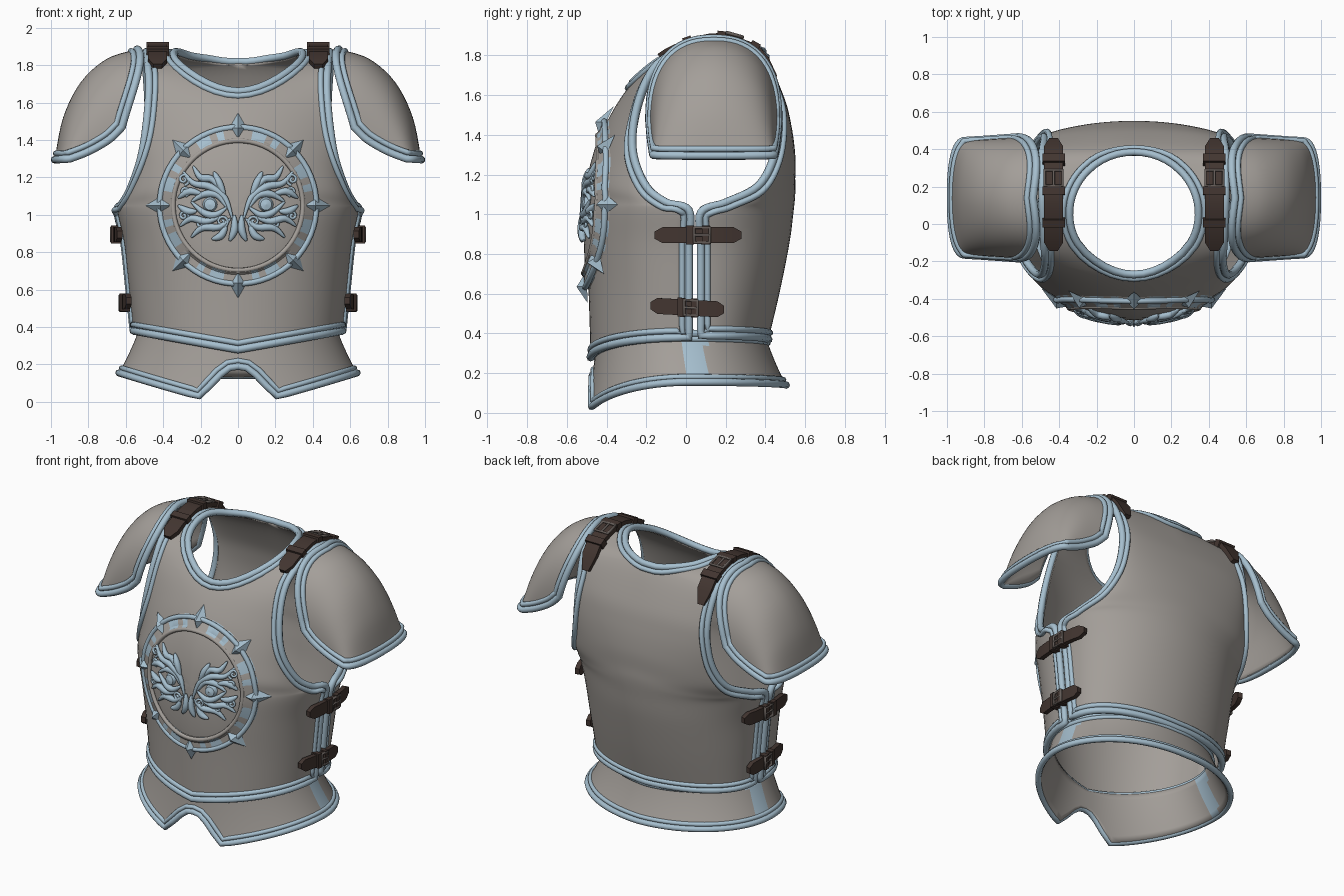
import bpy, bmesh, math
from math import sin, cos, pi
from mathutils import Vector
from mathutils.bvhtree import BVHTree

if "Cube" in bpy.data.objects:
    bpy.data.objects.remove(bpy.data.objects["Cube"])


def mat(name, rgb):
    m = bpy.data.materials.new(name)
    m.diffuse_color = (*rgb, 1)
    m.use_nodes = True
    m.node_tree.nodes["Principled BSDF"].inputs["Base Color"].default_value = m.diffuse_color
    return m


STEEL = mat("warm_grey_steel", (.37, .345, .32))
BLUE = mat("pale_blue_trim", (.38, .52, .62))
LEATHER = mat("dark_leather", (.055, .036, .03))
BUCKLE = mat("dull_buckle_metal", (.13, .11, .10))


def link(name, data, *mats):
    ob = bpy.data.objects.new(name, data)
    bpy.context.collection.objects.link(ob)
    for m in mats:
        data.materials.append(m)
    return ob


def cr(P, i, t):
    """Catmull-Rom point on segment i of the tuples P."""
    a, b, c, d = P[max(i - 1, 0)], P[i], P[i + 1], P[min(i + 2, len(P) - 1)]
    return [.5 * (2 * q + (r - p) * t + (2 * p - 5 * q + 4 * r - s) * t * t + (3 * q - p - 3 * r + s) * t ** 3)
            for p, q, r, s in zip(a, b, c, d)]


def smooth(P, n=6):
    return [cr(P, i, k / n) for i in range(len(P) - 1) for k in range(n)] + [list(P[-1])]


def grid(name, rows, sym=False, mats=(STEEL,), rule=None, thick=.02):
    bm = bmesh.new()
    for s in ((1, -1) if sym else (1,)):
        V = [[bm.verts.new((s * p[0], p[1], p[2])) for p in r] for r in rows]
        for i in range(len(V) - 1):
            for j in range(len(V[0]) - 1):
                q = (V[i][j], V[i][j + 1], V[i + 1][j + 1], V[i + 1][j])
                f = bm.faces.new(q if s > 0 else q[::-1])
                if rule:
                    f.material_index = rule(f.calc_center_median())
    bmesh.ops.remove_doubles(bm, verts=bm.verts, dist=1e-4)
    me = bpy.data.meshes.new(name)
    bm.to_mesh(me)
    bm.free()
    ob = link(name, me, *mats)
    if thick:
        m = ob.modifiers.new("thickness", 'SOLIDIFY')
        m.thickness, m.offset = thick, -1
    return ob


def tubes(name, paths, r, m, cyclic=False, taper=False, sym=False):
    cu = bpy.data.curves.new(name, 'CURVE')
    cu.dimensions, cu.bevel_depth, cu.bevel_resolution, cu.use_fill_caps = '3D', r, 2, True
    for s in ((1, -1) if sym else (1,)):
        for P in paths:
            sp = cu.splines.new('POLY')
            sp.points.add(len(P) - 1)
            sp.use_cyclic_u = cyclic
            for k, (pt, p) in enumerate(zip(sp.points, P)):
                pt.co = (s * p[0], p[1], p[2], 1)
                pt.radius = .3 + .9 * sin(pi * k / (len(P) - 1)) if taper else 1
    return link(name, cu, m)


def trim(ob, r=.021, inset=.034):
    """Double bead following every open edge of a plate."""
    bm = bmesh.new()
    bm.from_mesh(ob.data)
    bm.normal_update()
    nxt, inn = {}, {}
    for e in bm.edges:
        if e.is_boundary:
            l = e.link_loops[0]
            a, b = l.vert, l.link_loop_next.vert
            nxt[a] = b
            d = l.face.normal.cross(b.co - a.co).normalized()
            for v in (a, b):
                inn[v] = inn.get(v, Vector()) + d
    outer, inner = [], []
    while nxt:
        v = next(iter(nxt))
        loop = []
        while v in nxt:
            loop.append(v)
            v = nxt.pop(v)
        outer.append([v.co.copy() for v in loop])
        inner.append([v.co + inn[v].normalized() * inset for v in loop])
    tubes(ob.name + "_rim", outer, r, BLUE, True)
    tubes(ob.name + "_inner_bead", inner, r * .75, BLUE, True)
    bm.free()


# Cuirass: rows run from the front hem over the shoulders to the back hem
# centre z, centre y, edge x, edge y, edge z, roundness
FRONT = [(.28, -.48, .56, .015, .38, .45), (.60, -.49, .585, .015, .62, .45), (.85, -.50, .61, .015, .85, .43),
         (1.0, -.50, .645, .015, 1.02, .43), (1.1, -.49, .62, -.10, 1.06, .5), (1.2, -.48, .575, -.2, 1.14, .55),
         (1.35, -.44, .52, -.265, 1.3, .75), (1.5, -.38, .49, -.26, 1.48, 1), (1.66, -.27, .475, -.2, 1.67, 1)]
BACK = [(1.80, -.1, .48, -.1, 1.79, 1), (1.87, .12, .49, .12, 1.87, 1), (1.86, .28, .49, .28, 1.84, 1),
        (1.82, .385, .49, .385, 1.77, .9), (1.6, .49, .48, .45, 1.6, .7), (1.45, .53, .485, .465, 1.45, .6),
        (1.3, .55, .51, .44, 1.28, .6), (1.18, .55, .56, .36, 1.14, .55), (1.1, .55, .62, .2, 1.06, .5),
        (1.0, .54, .645, .075, 1.01, .45), (.85, .52, .61, .075, .85, .45), (.60, .47, .585, .075, .62, .45),
        (.37, .415, .56, .075, .39, .45)]
P = FRONT + BACK
rows = []
for i in range(len(P) - 1):
    for k in range(6 if i < len(P) - 2 else 7):
        t = k / 6
        t = t * t if i == 8 else 1 - (1 - t) ** 2 if i == 11 else t
        zc, yc, w, ye, ze, p = cr(P, i, t)
        n = .345 * math.sqrt(max(0, 1 - ((yc - .0575) / .3275) ** 2)) if 8 <= i <= 11 else 0
        n = 0 if n < .005 else n
        row = []
        for j in range(17):
            x = n + (w - n) * sin(j / 16 * pi / 2)
            f = min(x / w, 1)
            row.append((x, ye + (yc - ye) * (1 - f * f) ** p, ze + (zc - ze) * (1 - f)))
        rows.append(row)
cuirass = grid("cuirass", rows, sym=True, thick=.025)
trim(cuirass)
me = cuirass.data
bvh = BVHTree.FromPolygons([v.co for v in me.vertices], [p.vertices[:] for p in me.polygons])


# Flared waist skirt with a notch at the front
def lerp(T, x):
    for (a, b), (c, d) in zip(T, T[1:]):
        if x <= c:
            return b + (d - b) * (x - a) / (c - a)
    return T[-1][1]


def skirt_point(a, v):
    s, front = abs(sin(a)), cos(a) > 0
    top = (.31 + .09 * s) if front else .38 + .02 * s
    low = lerp([(0, .19), (.07, .18), (.12, .125), (.199, .03), (.64, .155)], .64 * s) if front else .14 + .015 * s
    z = low + (top - low) * v
    k = max(0, (top - z) / .25)
    k = .75 * k + .25 * k * k
    return ((.525 + .115 * k) * sin(a), -.027 + .037 * k - (.43 + .07 * k) * cos(a), z)


skirt = grid("waist_skirt", [[skirt_point(j * 2 * pi / 80, i / 8) for j in range(81)] for i in range(9)],
             mats=(STEEL, BLUE), rule=lambda c: int(abs(c.x) > .4 and abs(c.y - .045) < .055))
trim(skirt, .019, .03)

# Shoulder plates
crown = smooth([(.54, 1.885), (.70, 1.835), (.84, 1.71), (.935, 1.52), (.98, 1.295)], 5)
ends = smooth([(.62, 1.47), (.68, 1.41), (.75, 1.365), (.82, 1.33), (.90, 1.30)], 5)
sgn = lambda q, e: math.copysign(abs(q) ** e, q)
for side, label in ((1, "left"), (-1, "right")):
    R = []
    for i in range(33):
        a = (i / 16 - 1) * pi / 2
        r = []
        for j, (C, E) in enumerate(zip(crown, ends)):
            v, c = j / 20, max(cos(a), 0) ** .8
            r.append((side * (E[0] + (C[0] - E[0]) * c - .03 * (1 - v) * abs(sin(2 * a))),
                      .14 + (.325 - .02 * v) * sgn(sin(a), .85), E[1] + (C[1] - E[1]) * c))
        R.append(r if side > 0 else r[::-1])
    trim(grid(label + "_shoulder_plate", R))


# Leather straps, keepers and buckles
def strap(name, pts, wide, hw, th, m=LEATHER, pointed=True):
    pts = [Vector(p) for p in pts]
    bm = bmesh.new()
    rings = []
    for k, p in enumerate(pts):
        tan = (pts[min(k + 1, len(pts) - 1)] - pts[max(k - 1, 0)]).normalized()
        nor = tan.cross(wide).normalized()
        h = hw * (.45 if pointed and k in (0, len(pts) - 1) else 1)
        rings.append([bm.verts.new(p + wide * h * a + nor * th * b) for a, b in ((-1, -1), (1, -1), (1, 1), (-1, 1))])
    for A, B in zip(rings, rings[1:]):
        for q in range(4):
            bm.faces.new((A[q], A[q - 1], B[q - 1], B[q]))
    bm.faces.new(rings[0])
    bm.faces.new(rings[-1][::-1])
    bmesh.ops.recalc_face_normals(bm, faces=bm.faces)
    d = bpy.data.meshes.new(name)
    bm.to_mesh(d)
    bm.free()
    ob = link(name, d, m)
    ob.modifiers.new("other_side", 'MIRROR')


def buckled(name, pts, wide, hw, at):
    strap(name, pts, wide, hw, .015)
    for n, k in enumerate(at):
        strap(f"{name}_keeper_{n + 1}", pts[k:k + 2], wide, hw * 1.2, .028, pointed=False)
    a, b = Vector(pts[at[0] + 1]), Vector(pts[at[0] + 3])
    up = (b - a).cross(wide).normalized()
    up *= .024 if up.dot(Vector((1, 0, 1))) > 0 else -.024
    w = wide * hw * .95
    tubes(name + "_buckle", [[a + up - w, a + up + w, b + up + w, b + up - w]], .009, BUCKLE, True, sym=True)
    tubes(name + "_buckle_pin", [[a + up, b + up]], .007, BUCKLE, sym=True)


pts = []
for k in range(15):
    y = -.13 + .57 * k / 14
    pts.append(bvh.ray_cast(Vector((.43, y, 3)), Vector((0, 0, -1)))[0] + Vector((0, .02 * (y - .12), .025)))
buckled("shoulder_strap", pts, Vector((1, 0, 0)), .05, (7, 3, 11))
for label, z, y0, y1 in (("upper", .895, -.155, .275), ("lower", .53, -.175, .19)):
    pts = []
    for k in range(12):
        y = y0 + (y1 - y0) * k / 11
        q = bvh.find_nearest(Vector((.66, y, z)))[0]
        pts.append((q.x + .03, y, z + (.02 * (.5 - k / 11) if label == "lower" else 0)))
    buckled(label + "_side_strap", pts, Vector((0, 0, 1)), .04, (4, 6))


# Chest emblem, draped on the cuirass
def onto(x, z, off):
    z += 1.05
    return bvh.ray_cast(Vector((x, -2, z)), Vector((0, 1, 0)))[0] + Vector((0, -off, 0))


def polar(r, a, off):
    return onto(r * sin(a), r * cos(a), off)


def ring(name, radii, rule=None):
    R = [[polar(max(r, .001), -j * 2 * pi / 64, o) for j in range(65)] for r, o in radii]
    return grid(name, R[::-1], mats=(STEEL, BLUE), rule=rule, thick=0)


def patch(c):
    a = math.degrees(math.atan2(c.x, c.z - 1.05)) % 45
    return int(10 < a < 20 or 26 < a < 36)


ring("emblem_disc", [(0, .014), (.1, .014), (.2, .014), (.3, .014), (.335, .012)])
ring("emblem_band", [(.335, .0), (.345, .03), (.36, .03), (.37, .02), (.405, .022), (.43, 0)], patch)
circle = lambda r, o: [polar(r, j * 2 * pi / 64, o) for j in range(64)]
tubes("emblem_outer_rim", [circle(.418, .016)], .016, BLUE, True)
tubes("emblem_inner_rim", [circle(.347, .022)], .013, STEEL, True)
bm = bmesh.new()
for k in range(8):
    a = k * pi / 4
    base = [bm.verts.new(polar(r, a + d, .008)) for r, d in ((.34, 0), (.415, .115), (.495, 0), (.415, -.115))]
    tip = bm.verts.new(polar(.415, a, .06))
    for q in range(4):
        bm.faces.new((base[q], base[q - 1], tip))
bmesh.ops.recalc_face_normals(bm, faces=bm.faces)
d = bpy.data.meshes.new("emblem_spikes")
bm.to_mesh(d)
bm.free()
link("emblem_spikes", d, BLUE)

# Mask relief: eyes, brows, flames and curls
strokes = [[(.03, -.07), (.07, .04), (.15, .10), (.24, .12), (.30, .19)],
           [(.06, -.01), (.11, .055), (.18, .06), (.25, .02)],
           [(.06, -.01), (.12, -.05), (.18, -.04), (.25, .02)],
           [(.04, -.07), (.10, -.115), (.19, -.12), (.25, -.17)],
           [(.09, -.06), (.17, -.085), (.25, -.07), (.31, -.11)],
           [(.02, -.05), (.02, -.13), (.045, -.19)],
           [(.09, .08), (.14, .14), (.20, .15), (.24, .21)],
           [(.07, .05), (.10, .12), (.13, .18)],
           [(.19, .06), (.26, .075), (.32, .04)],
           [(.22, -.03), (.27, -.03), (.32, .0)],
           [(.06, -.10), (.09, -.16), (.14, -.18)]]
paths = [[onto(x, z, .026) for x, z in smooth(s)] for s in strokes]
tubes("mask_relief", paths, .017, BLUE, taper=True, sym=True)
curls = [[onto(cx + r * k / 18 * cos(k * .6), cz + r * k / 18 * sin(k * .6), .03) for k in range(2, 19)]
         for cx, cz, r in ((.29, .14, .033), (.285, .075, .026), (.29, -.055, .03), (.085, -.085, .034), (.2, -.1, .026))]
tubes("mask_curls", curls, .008, BLUE, sym=True)
for s in (1, -1):
    grid("mask_eye", [[onto(s * .15 + r * cos(j * pi / 8), .005 + r * sin(j * pi / 8), o) for j in range(17)]
                      for r, o in ((.04, .012), (.03, .035), (.001, .042))], mats=(BLUE,), thick=0)

for ob in bpy.context.scene.objects:
    ob.select_set(ob.type == 'MESH')
    if ob.type == 'MESH':
        bpy.context.view_layer.objects.active = ob
bpy.ops.object.shade_smooth_by_angle(angle=math.radians(35))
